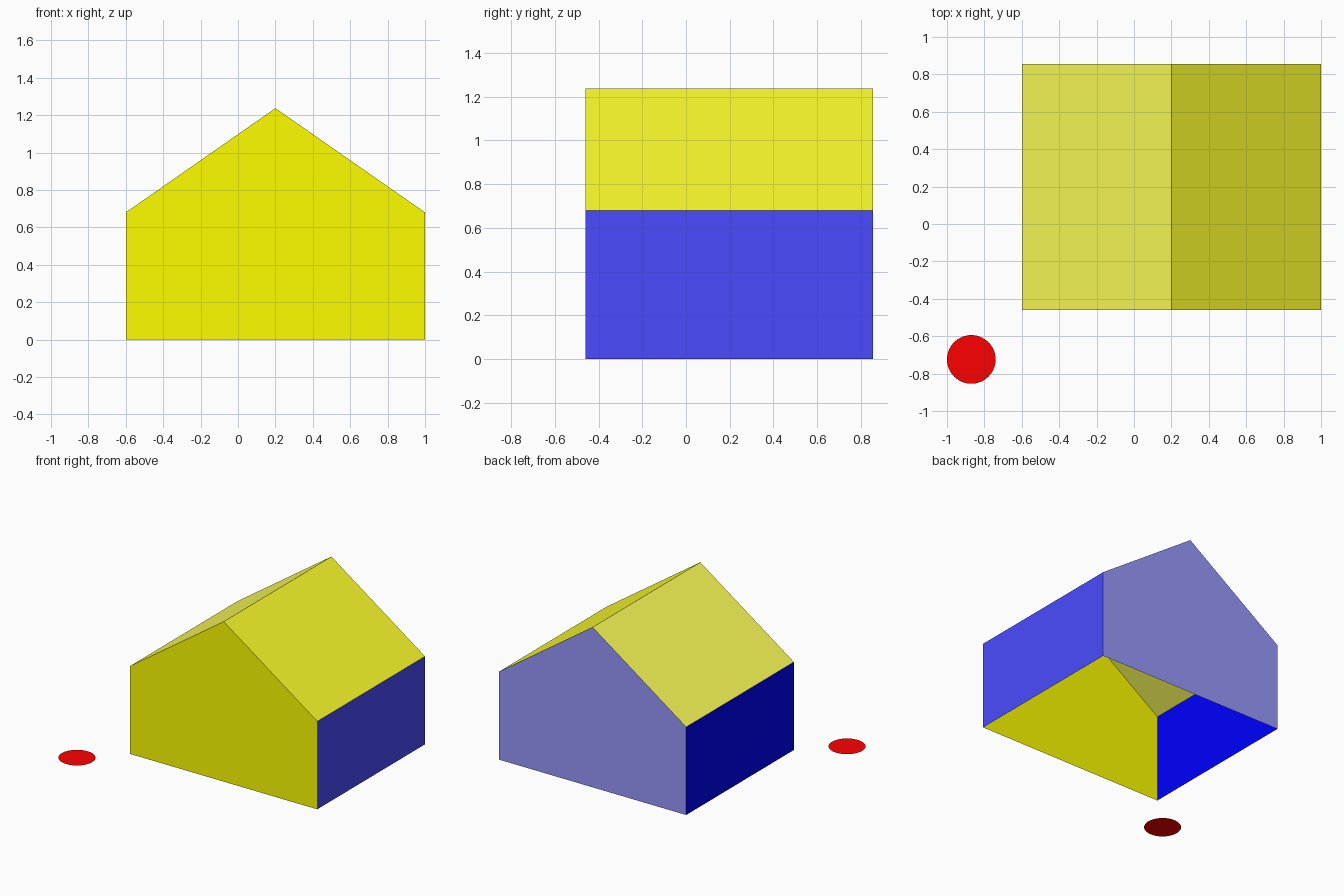
import bpy, bmesh

if "Cube" in bpy.data.objects:
    bpy.data.objects.remove(bpy.data.objects["Cube"])

X0, X1, XR = -0.6, 1.0, 0.2      # left, right, ridge
Y0, Y1 = -0.46, 0.855            # front, back
EAVE, RIDGE = 0.68, 1.237


def add_part(name, bm, color):
    mesh = bpy.data.meshes.new(name)
    bm.to_mesh(mesh)
    bm.free()
    obj = bpy.data.objects.new(name, mesh)
    bpy.context.collection.objects.link(obj)
    mat = bpy.data.materials.new(name + "_color")
    mat.diffuse_color = (*color, 1)
    mat.use_nodes = True
    mat.node_tree.nodes["Principled BSDF"].inputs["Base Color"].default_value = mat.diffuse_color
    mesh.materials.append(mat)


def panel(name, points, color):
    bm = bmesh.new()
    bm.faces.new([bm.verts.new(p) for p in points])
    add_part(name, bm, color)


def strip(name, a, b, color):
    """Flat panel running front to back between two profile points."""
    panel(name, [(a[0], Y0, a[1]), (a[0], Y1, a[1]),
                 (b[0], Y1, b[1]), (b[0], Y0, b[1])], color)


# House cross-section, counter-clockwise seen from the front
profile = [(X0, 0), (X1, 0), (X1, EAVE), (XR, RIDGE), (X0, EAVE)]

# Gable walls
panel("front_gable", [(x, Y0, z) for x, z in profile], (1, 1, 0))
panel("back_gable", [(x, Y1, z) for x, z in reversed(profile)], (0.32, 0.32, 1))

# Side walls and roof slopes (the floor is open)
strip("right_wall", profile[1], profile[2], (0.07, 0.07, 1))
strip("right_roof", profile[2], profile[3], (1, 1, 0.025))
strip("left_roof", profile[3], profile[4], (1, 1, 0.1))
strip("left_wall", profile[4], profile[0], (0, 0, 1))

# Flat round disc on the ground
bm = bmesh.new()
bmesh.ops.create_circle(bm, cap_ends=True, segments=64, radius=0.13)
bmesh.ops.translate(bm, verts=bm.verts, vec=(-0.87, -0.724, 0))
bmesh.ops.recalc_face_normals(bm, faces=bm.faces)
for f in bm.faces:
    if f.normal.z < 0:
        f.normal_flip()
add_part("ground_disc", bm, (1, 0, 0))
